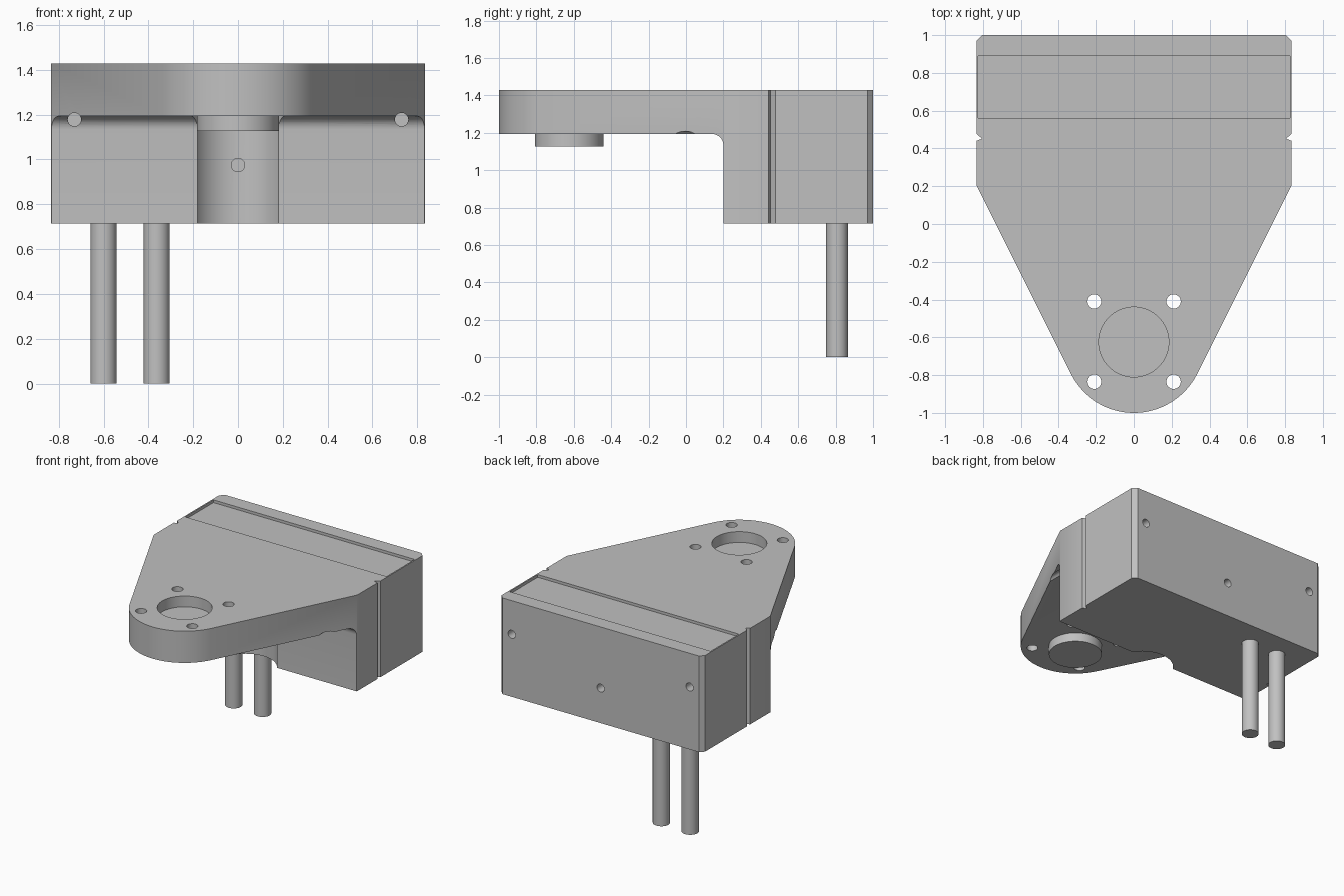
import bpy, bmesh, math
from mathutils import Matrix, Vector

old = bpy.data.objects.get("Cube")
if old:
    bpy.data.objects.remove(old, do_unlink=True)

grey = bpy.data.materials.new("plain_grey")
grey.use_nodes = True
grey.diffuse_color = (0.53, 0.53, 0.53, 1)
grey.node_tree.nodes["Principled BSDF"].inputs["Base Color"].default_value = grey.diffuse_color

BOTTOM, UNDER, TOP = 0.715, 1.193, 1.428


def make(name, bm):
    bmesh.ops.recalc_face_normals(bm, faces=bm.faces[:])
    mesh = bpy.data.meshes.new(name)
    bm.to_mesh(mesh)
    bm.free()
    mesh.materials.append(grey)
    obj = bpy.data.objects.new(name, mesh)
    bpy.context.collection.objects.link(obj)
    return obj


def prism(name, points, sweep):
    """Extrude a closed loop of 3D points along a vector."""
    bm = bmesh.new()
    face = bm.faces.new([bm.verts.new(p) for p in points])
    out = bmesh.ops.extrude_face_region(bm, geom=[face])
    moved = [v for v in out["geom"] if isinstance(v, bmesh.types.BMVert)]
    bmesh.ops.translate(bm, verts=moved, vec=sweep)
    return make(name, bm)


def cylinder(name, start, end, radius, sides=32):
    a, b = Vector(start), Vector(end)
    turn = (b - a).to_track_quat("Z", "Y").to_matrix().to_4x4()
    bm = bmesh.new()
    bmesh.ops.create_cone(bm, cap_ends=True, segments=sides, radius1=radius, radius2=radius,
                          depth=(b - a).length, matrix=Matrix.Translation((a + b) / 2) @ turn)
    return make(name, bm)


def cut(target, cutter):
    cutter.hide_render = True
    mod = target.modifiers.new("cut", "BOOLEAN")
    mod.operation = "DIFFERENCE"
    mod.solver = "EXACT"
    mod.object = cutter
    bpy.context.view_layer.update()
    graph = bpy.context.evaluated_depsgraph_get()
    result = bpy.data.meshes.new_from_object(target.evaluated_get(graph))
    target.modifiers.clear()
    target.data = result
    bpy.data.objects.remove(cutter, do_unlink=True)


def smooth(obj):
    bpy.ops.object.select_all(action="DESELECT")
    obj.select_set(True)
    bpy.context.view_layer.objects.active = obj
    bpy.ops.object.shade_smooth_by_angle(angle=math.radians(30))


# Plan outline: rounded nose, tapered flanks, side notches, chamfered back corners
nose_y, nose_r = -0.625, 0.375
right = []
for i in range(17):
    a = math.radians(-90 + 63 * i / 16)
    right.append((nose_r * math.cos(a), nose_y + nose_r * math.sin(a)))
right += [(0.835, 0.205), (0.835, 0.44), (0.805, 0.452), (0.835, 0.478), (0.835, 0.97), (0.805, 1)]
left = [(-x, y) for x, y in reversed(right[1:])]
body = prism("body", [(x, y, BOTTOM) for x, y in right + left], (0, 0, TOP - BOTTOM))

# Space under the front plate, with a fillet against the rear block
r = 0.06
profile = [(-1.2, 0.5), (0.2, 0.5)]
for i in range(9):
    a = math.radians(90 * i / 8)
    profile.append((0.2 - r + r * math.cos(a), UNDER - r + r * math.sin(a)))
profile.append((-1.2, UNDER))
cut(body, prism("under_cut", [(-1, y, z) for y, z in profile], (2, 0, 0)))

# Curved relief in the middle of the block front
cut(body, cylinder("relief_cut", (0, 0.088, 0.5), (0, 0.088, UNDER + 0.001), 0.212, 64))

# Shallow pocket on top of the block
pocket = [(-0.825, 0.56, TOP - 0.02), (0.825, 0.56, TOP - 0.02),
          (0.825, 0.89, TOP - 0.02), (-0.825, 0.89, TOP - 0.02)]
cut(body, prism("pocket_cut", pocket, (0, 0, 0.1)))

# Round seat and four mounting holes in the nose
cut(body, cylinder("seat_cut", (0, nose_y, TOP - 0.08), (0, nose_y, TOP + 0.1), 0.185, 64))
for x in (-0.21, 0.21):
    for y in (-0.41, -0.835):
        cut(body, cylinder("mount_cut", (x, y, 1), (x, y, 1.6), 0.038))

# Blind screw holes from the front and from the back
for x, z in ((-0.73, 1.178), (0, 0.975), (0.73, 1.178)):
    cut(body, cylinder("front_hole_cut", (x, -0.5, z), (x, 0.56, z), 0.03, 24))
    cut(body, cylinder("back_hole_cut", (x, 0.89, z), (x, 1.1, z), 0.03, 24))
smooth(body)

# Sensor disc hanging under the nose
smooth(cylinder("nose_disc", (0, nose_y, 1.127), (0, nose_y, UNDER + 0.05), 0.183, 64))

# Two pins below the block
for side, x in (("right", -0.6), ("left", -0.363)):
    smooth(cylinder(side + "_pin", (x, 0.807, 0), (x, 0.807, BOTTOM + 0.01), 0.058))
